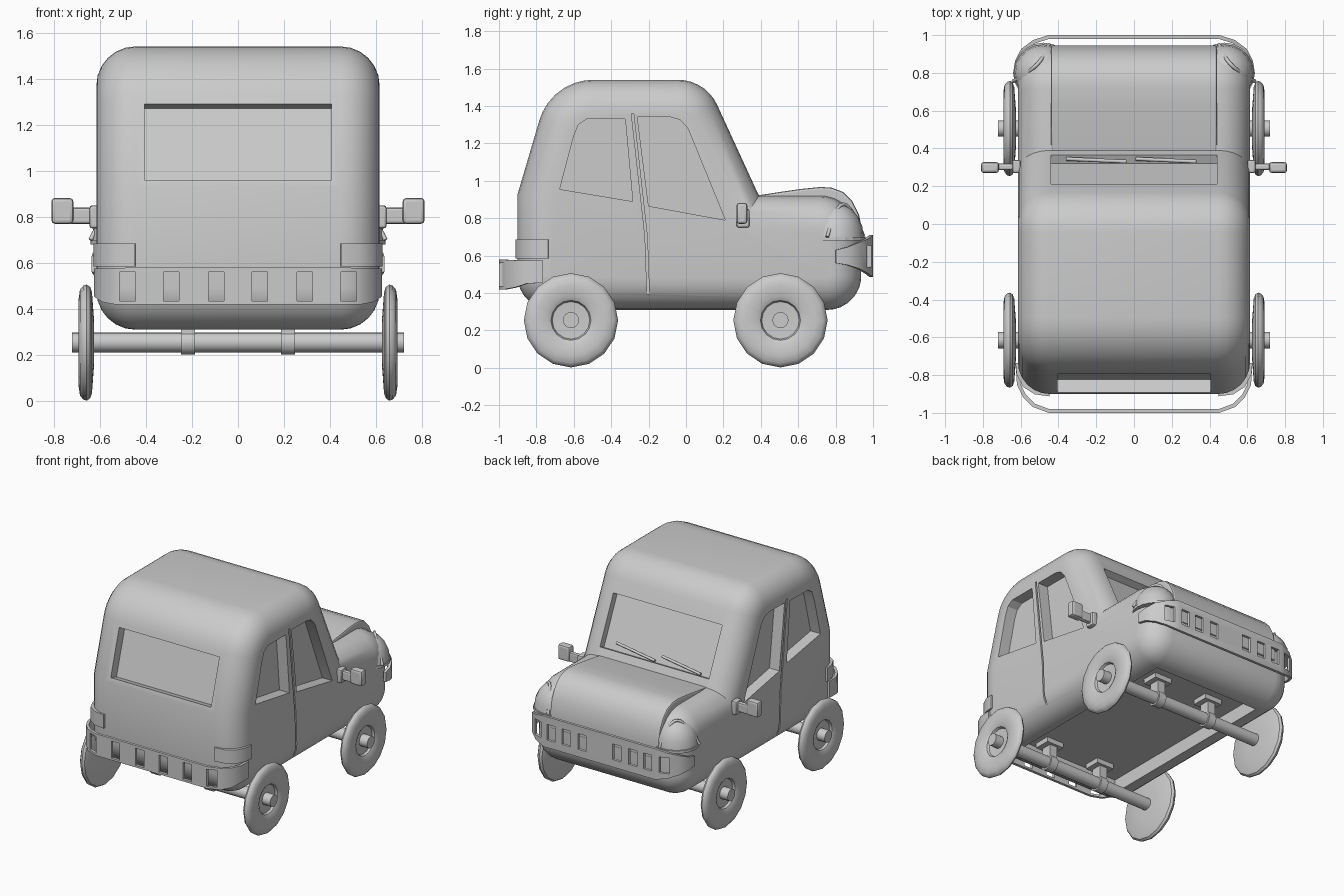
import bpy, bmesh, math
from mathutils import Vector

if "Cube" in bpy.data.objects:
    bpy.data.objects.remove(bpy.data.objects["Cube"])


def make(name, verts, faces, angle=35):
    me = bpy.data.meshes.new(name)
    me.from_pydata([tuple(v) for v in verts], [], faces)
    bm = bmesh.new()
    bm.from_mesh(me)
    bmesh.ops.recalc_face_normals(bm, faces=bm.faces)
    bm.to_mesh(me)
    bm.free()
    ob = bpy.data.objects.new(name, me)
    bpy.context.collection.objects.link(ob)
    smooth(ob, angle)
    return ob


def smooth(ob, angle=35):
    bpy.ops.object.select_all(action='DESELECT')
    ob.select_set(True)
    bpy.context.view_layer.objects.active = ob
    bpy.ops.object.shade_smooth_by_angle(angle=math.radians(angle))


def apply(ob, kind, **props):
    m = ob.modifiers.new(kind, kind)
    for k, v in props.items():
        setattr(m, k, v)
    bpy.context.view_layer.objects.active = ob
    bpy.ops.object.modifier_apply(modifier=m.name)


def cut(ob, cutter):
    apply(ob, 'BOOLEAN', object=cutter, operation='DIFFERENCE', solver='EXACT')
    bpy.data.objects.remove(cutter)


def loft(name, rings, cap=True, angle=35):
    n = len(rings[0])
    verts = [v for r in rings for v in r]
    faces = [(i * n + j, i * n + (j + 1) % n, (i + 1) * n + (j + 1) % n, (i + 1) * n + j)
             for i in range(len(rings) - 1) for j in range(n)]
    if cap:
        faces += [tuple(range(n)), tuple(range(len(verts) - n, len(verts)))]
    return make(name, verts, faces, angle)


def prism(name, yz, x0, x1, bevel=0):
    ob = loft(name, [[(x, y, z) for y, z in yz] for x in (x0, x1)])
    if bevel:
        apply(ob, 'BEVEL', width=bevel, segments=2, angle_limit=math.radians(40))
        smooth(ob)
    return ob


def box(name, x, y, z, bevel=0):
    return prism(name, [(y[0], z[0]), (y[1], z[0]), (y[1], z[1]), (y[0], z[1])], x[0], x[1], bevel)


def lathe(name, prof, y, z, segs):
    """Revolve (radius, x) pairs about the x direction."""
    rings = [[(x, y + r * math.cos(2 * math.pi * k / segs), z + r * math.sin(2 * math.pi * k / segs))
              for k in range(segs)] for r, x in prof]
    return loft(name, rings)


def fillet(corners, segs=7):
    out = []
    for i, (y, z, r) in enumerate(corners):
        p = Vector((y, z))
        if not r:
            out.append(p)
            continue
        a = (Vector(corners[i - 1][:2]) - p).normalized()
        b = (Vector(corners[(i + 1) % len(corners)][:2]) - p).normalized()
        half = a.angle(b) / 2
        c = p + (a + b).normalized() * r / math.sin(half)
        s, e = p + a * r / math.tan(half) - c, p + b * r / math.tan(half) - c
        for k in range(segs + 1):
            out.append(c + s.lerp(e, k / segs).normalized() * r)
    return out


def inset(pts, d):
    out = []
    for i, p in enumerate(pts):
        a = (p - pts[i - 1]).normalized()
        b = (pts[(i + 1) % len(pts)] - p).normalized()
        na, nb = Vector((a.y, -a.x)), Vector((b.y, -b.x))
        n = (na + nb).normalized()
        out.append(p + n * d / n.dot(na))
    return out


def band(name, path, thick, mirrored=True):
    """Upright strip along (x, y, z low, z high) points."""
    if mirrored:
        path = path + [(-x, y, a, b) for x, y, a, b in reversed(path)]
    verts = [v for x, y, a, b in path for v in ((x, y, a), (x, y, b))]
    faces = [(2 * i, 2 * i + 2, 2 * i + 3, 2 * i + 1) for i in range(len(path) - 1)]
    ob = make(name, verts, faces, 50)
    apply(ob, 'SOLIDIFY', thickness=thick, offset=0)
    smooth(ob, 50)
    return ob


def tube(name, pts, r):
    cu = bpy.data.curves.new(name, 'CURVE')
    cu.dimensions, cu.bevel_depth, cu.bevel_resolution, cu.use_fill_caps = '3D', r, 1, True
    sp = cu.splines.new('POLY')
    sp.points.add(len(pts) - 1)
    for q, p in zip(sp.points, pts):
        q.co = (*p, 1)
    ob = bpy.data.objects.new(name, cu)
    bpy.context.collection.objects.link(ob)
    return ob


# body: side profile (clockwise) with rounded rims on both sides
R, W = 0.17, 0.615
profile = fillet([(-0.90, 0.31, 0.18), (-0.90, 0.93, 0), (-0.72, 1.54, 0.3), (0.105, 1.54, 0.23),
                  (0.39, 0.92, 0), (0.93, 0.92, 0.22), (0.94, 0.31, 0.18)])
steps = [math.pi / 2 * k / 6 for k in range(7)]
half = [(W - R + R * math.sin(t), R * (1 - math.cos(t))) for t in steps]
sections = [(-x, d) for x, d in reversed(half)] + half
body = loft("body", [[(x, *p) for p in inset(profile, d)] for x, d in sections], angle=30)

# underside recess
cut(body, box("cutter", (-0.43, 0.43), (-0.71, 0.75), (0.2, 0.41)))

# rear window and windscreen recesses
for a, b, n, d, w in (((-0.794, 1.29), (-0.891, 0.96), (-0.959, 0.283), 0.07, 0.405),
                      ((0.21, 1.31), (0.365, 0.975), (0.909, 0.418), 0.05, 0.44)):
    a, b, n = Vector(a), Vector(b), Vector(n)
    cut(body, prism("cutter", [a + n * 0.1, a - n * d, b - n * d, b + n * 0.1], -w, w))

# side windows and door gaps
rear_win = [(-0.675, 0.955), (-0.6, 1.24), (-0.575, 1.3), (-0.53, 1.33), (-0.325, 1.33), (-0.285, 0.89)]
front_win = [(-0.26, 1.34), (-0.08, 1.34), (-0.03, 1.325), (0.01, 1.28), (0.21, 0.79), (-0.2, 0.865)]
gap = [(-0.292, 1.36), (-0.28, 1.36), (-0.207, 0.7), (-0.194, 0.33), (-0.206, 0.33), (-0.219, 0.7)]
for s in (-1, 1):
    for shape, depth in ((rear_win, 0.08), (front_win, 0.08), (gap, 0.025)):
        cut(body, prism("cutter", shape, s * (W - depth), s * 0.8))
smooth(body, 30)

# hood panel
prism("hood", [(0.37, 0.92), (0.5, 0.94), (0.62, 0.957), (0.72, 0.967), (0.78, 0.963), (0.84, 0.94),
               (0.89, 0.89), (0.925, 0.82), (0.945, 0.72), (0.945, 0.6), (0.9, 0.6), (0.8, 0.8),
               (0.4, 0.85)], -0.44, 0.44, 0.012)

# bumpers with slots
front = band("front_bumper", [(0.625, 0.80, 0.56, 0.63), (0.62, 0.86, 0.55, 0.645), (0.59, 0.92, 0.53, 0.67),
                              (0.53, 0.965, 0.505, 0.69), (0.45, 0.99, 0.485, 0.71)], 0.02)
rear = band("rear_bumper", [(0.615, -0.765, 0.455, 0.575), (0.61, -0.85, 0.45, 0.575),
                            (0.58, -0.91, 0.43, 0.575), (0.53, -0.96, 0.42, 0.578),
                            (0.45, -0.99, 0.42, 0.58)], 0.02)
for s in (-1, 1):
    for x in (0.14, 0.27, 0.39, 0.51):
        cut(front, box("cutter", (s * x - 0.033, s * x + 0.033), (0.85, 1.1), (0.54, 0.655)))
    for x in (0.095, 0.29, 0.48):
        cut(rear, box("cutter", (s * x - 0.034, s * x + 0.034), (-1.1, -0.86), (0.435, 0.56)))
smooth(front, 50)
smooth(rear, 50)

for s, side in ((-1, "left"), (1, "right")):
    # tail lights wrap the rear corners
    band(side + "_tail_light", [(s * x, y, 0.585, 0.685) for x, y in (
        (0.61, -0.735), (0.605, -0.79), (0.575, -0.85), (0.52, -0.885), (0.445, -0.895))], 0.035, False)

    # headlight dome, base plate and trim
    c, rad = Vector((s * 0.48, 0.80, 0.70)), (0.155, 0.15, 0.18)
    rings = [[(c.x + rad[0] * math.cos(e) * math.cos(a), c.y + rad[1] * math.cos(e) * math.sin(a),
               c.z + rad[2] * math.sin(e)) for a in [2 * math.pi * k / 20 for k in range(20)]]
             for e in [math.radians(d) for d in (0, 18, 36, 54, 72, 88)]]
    loft(side + "_headlight", rings)
    bpy.ops.mesh.primitive_cylinder_add(vertices=20, radius=0.16, depth=0.02, location=(c.x, c.y, 0.69))
    bpy.context.object.name = side + "_headlight_base"
    trim = []
    for k in range(13):
        t = math.pi * k / 12
        out = Vector((s * (0.64 - 0.19 * k / 12), 0.755 + 0.195 * k / 12, 0.70))
        trim.append(out + Vector((-s * 0.03, -0.01, 0.175)) * math.sin(t))
    tube(side + "_headlight_trim", trim, 0.01)

    # door mirror
    box(side + "_mirror_arm", (s * 0.60, s * 0.74), (0.285, 0.32), (0.77, 0.84), 0.012)
    box(side + "_mirror_foot", (s * 0.60, s * 0.645), (0.27, 0.34), (0.75, 0.85), 0.012)
    box(side + "_mirror", (s * 0.715, s * 0.81), (0.27, 0.328), (0.77, 0.882), 0.015)

    # wheels: tyre with dished hub
    for y, end in ((-0.615, "front"), (0.505, "back")):
        lathe(f"{side}_{end}_wheel", [(r, s * x) for r, x in (
            (0.03, 0.625), (0.1, 0.625), (0.22, 0.634), (0.242, 0.642), (0.252, 0.657), (0.247, 0.672),
            (0.23, 0.686), (0.19, 0.692), (0.13, 0.688), (0.107, 0.676), (0.1, 0.66), (0.03, 0.655))],
              y, 0.254, 16)

# axles and hangers
for y, end in ((-0.615, "front"), (0.505, "back")):
    lathe(end + "_axle", [(0.043, -0.72), (0.043, 0.72)], y, 0.255, 16)
    for x in (-0.217, 0.217):
        lathe(end + "_axle_clamp", [(0.055, x - 0.03), (0.055, x + 0.03)], y, 0.255, 14)
        box(end + "_axle_hanger", (x - 0.03, x + 0.03), (y - 0.04, y + 0.04), (0.26, 0.39))
        box(end + "_hanger_plate", (x - 0.07, x + 0.07), (y - 0.06, y + 0.06), (0.375, 0.415))

# wipers
for i, x in enumerate((-0.36, 0.01)):
    tube(f"wiper_{i + 1}", [(x, 0.345, 0.98), (x + 0.32, 0.33, 1.02)], 0.01)
